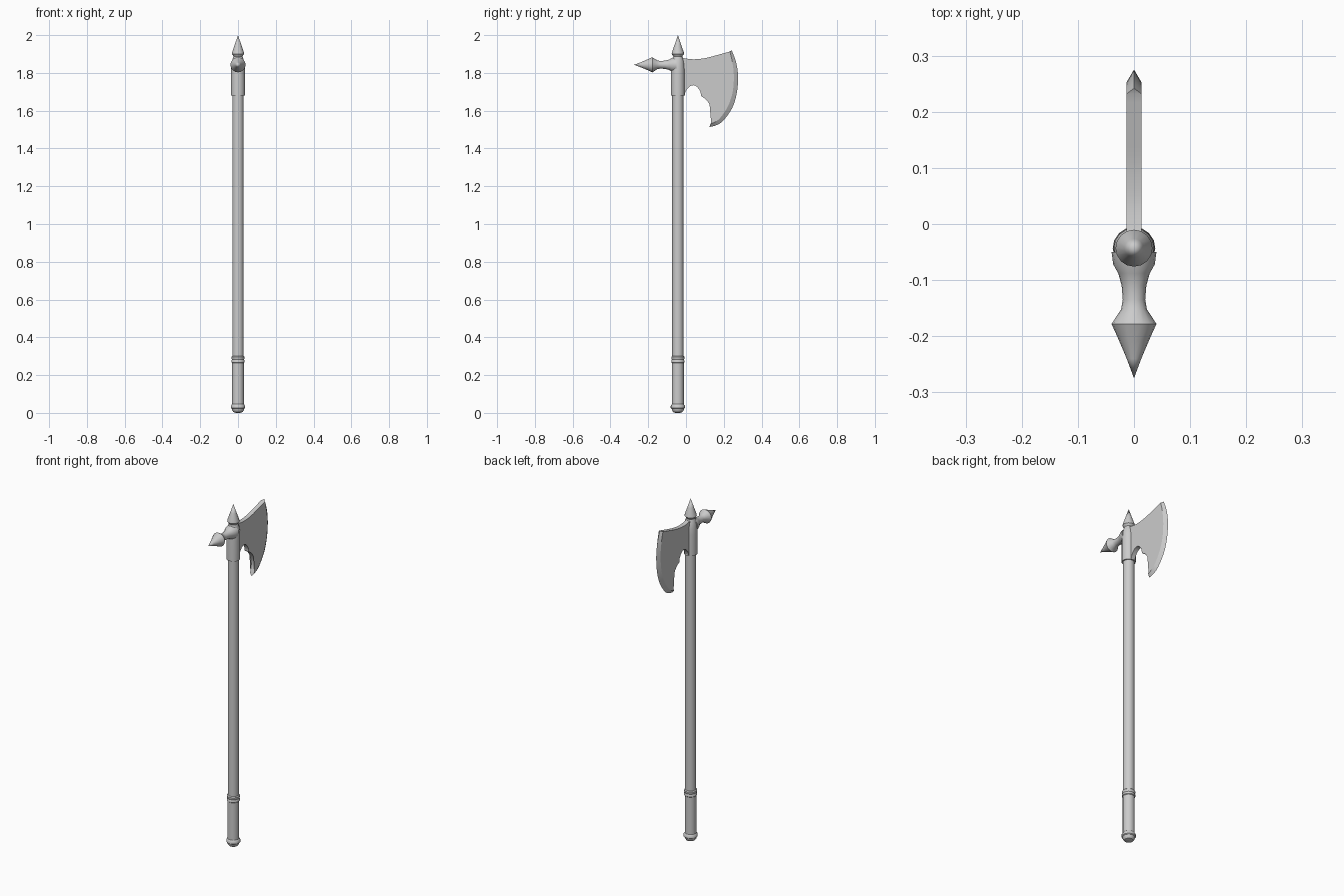
import bpy, bmesh, math
from mathutils import Vector

if "Cube" in bpy.data.objects:
    bpy.data.objects.remove(bpy.data.objects["Cube"])

CY = -0.043      # shaft centre in y
SIDES = 16


def finish(name, bm, angle=35):
    bmesh.ops.recalc_face_normals(bm, faces=bm.faces)
    me = bpy.data.meshes.new(name)
    bm.to_mesh(me)
    bm.free()
    ob = bpy.data.objects.new(name, me)
    bpy.context.collection.objects.link(ob)
    bpy.ops.object.select_all(action='DESELECT')
    ob.select_set(True)
    bpy.context.view_layer.objects.active = ob
    bpy.ops.object.shade_smooth_by_angle(angle=math.radians(angle))
    return ob


def lathe(name, profile, place):
    """Skin rings of (radius, distance); place() maps a ring point into the model."""
    bm = bmesh.new()
    rings = []
    for r, d in profile:
        rings.append([bm.verts.new(place(r * math.cos(2 * math.pi * i / SIDES),
                                         r * math.sin(2 * math.pi * i / SIDES), d))
                      for i in range(SIDES)])
    for a, b in zip(rings, rings[1:]):
        for i in range(SIDES):
            j = (i + 1) % SIDES
            bm.faces.new((a[i], a[j], b[j], b[i]))
    bm.faces.new(rings[0])
    bm.faces.new(rings[-1])
    bmesh.ops.remove_doubles(bm, verts=bm.verts, dist=1e-5)
    return finish(name, bm)


def upright(u, v, d):
    return Vector((u, CY + v, d))


def backward(u, v, d):
    return Vector((u, d, 1.843 + v))


def smooth(points, steps=5):
    """Catmull-Rom curve through 2D points."""
    p = [Vector(q) for q in points]
    p = [2 * p[0] - p[1]] + p + [2 * p[-1] - p[-2]]
    out = []
    for a, b, c, d in zip(p, p[1:], p[2:], p[3:]):
        for k in range(steps):
            t = k / steps
            out.append(0.5 * (2 * b + (c - a) * t + (2 * a - 5 * b + 4 * c - d) * t * t
                              + (3 * b - a - 3 * c + d) * t ** 3))
    return out + [p[-2]]


# Shaft, pommel and grip ring
lathe("shaft", [(0.030, 0.03), (0.030, 1.75)], upright)
lathe("pommel", [(0.012, 0.0), (0.024, 0.004), (0.031, 0.014), (0.033, 0.022), (0.038, 0.026),
                 (0.038, 0.036), (0.033, 0.044), (0.030, 0.048)], upright)
lathe("grip_sleeve", [(0.0315, 0.04), (0.0315, 0.275)], upright)
lathe("grip_ring", [(0.031, 0.264), (0.035, 0.268), (0.035, 0.276), (0.032, 0.282),
                    (0.035, 0.288), (0.035, 0.296), (0.030, 0.301)], upright)

# Head socket and top spike
lathe("socket", [(0.030, 1.68), (0.037, 1.68), (0.037, 1.80), (0.036, 1.835), (0.032, 1.865),
                 (0.026, 1.882), (0.022, 1.895)], upright)
lathe("top_spike", [(0.022, 1.88), (0.025, 1.890), (0.033, 1.900), (0.031, 1.91),
                    (0.017, 1.95), (0.0, 2.0)], upright)

# Back spike on its flared neck
lathe("back_spike", [(0.040, -0.05), (0.037, -0.072), (0.028, -0.088), (0.022, -0.11),
                     (0.020, -0.135), (0.023, -0.152), (0.040, -0.178), (0.027, -0.207),
                     (0.013, -0.24), (0.0, -0.275)], backward)

# Blade: flat cheeks bounded by a top and lower curve, ground to a sharp edge
T = 0.013
top = smooth([(-0.03, 1.885), (-0.01, 1.878), (0.04, 1.872), (0.10, 1.878), (0.16, 1.893),
              (0.232, 1.913)])
edge = smooth([(0.242, 1.920), (0.264, 1.86), (0.275, 1.79), (0.270, 1.70), (0.245, 1.615),
               (0.195, 1.545), (0.155, 1.521), (0.124, 1.514)])
grind = smooth([(0.232, 1.913), (0.245, 1.86), (0.253, 1.79), (0.248, 1.705), (0.224, 1.627),
                (0.183, 1.564), (0.155, 1.541), (0.130, 1.530)])
lower = smooth([(0.130, 1.530), (0.141, 1.567), (0.136, 1.61), (0.110, 1.655), (0.080, 1.677)], 4)
lower += smooth([(0.080, 1.690), (0.068, 1.715), (0.045, 1.734), (0.020, 1.728),
                 (0.000, 1.705), (-0.010, 1.682), (-0.03, 1.682)], 4)
outline = top + grind[1:] + lower[1:]
bm = bmesh.new()
left, right = ([bm.verts.new((x, y, z)) for y, z in outline] for x in (-T, T))
for cheek in (left, right):
    bm.faces.new(cheek)
n = len(outline)
first = len(top) - 1
last = first + len(grind) - 1
for i in range(n):
    if not first <= i < last:
        j = (i + 1) % n
        bm.faces.new((left[i], left[j], right[j], right[i]))
sharp = [bm.verts.new((0, y, z)) for y, z in edge]
for side in (left, right):
    for k in range(len(edge) - 1):
        bm.faces.new((side[first + k], side[first + k + 1], sharp[k + 1], sharp[k]))
bm.faces.new((left[first], right[first], sharp[0]))
bm.faces.new((left[last], right[last], sharp[-1]))
bmesh.ops.triangulate(bm, faces=[f for f in bm.faces if len(f.verts) > 4])
finish("blade", bm, 25)
